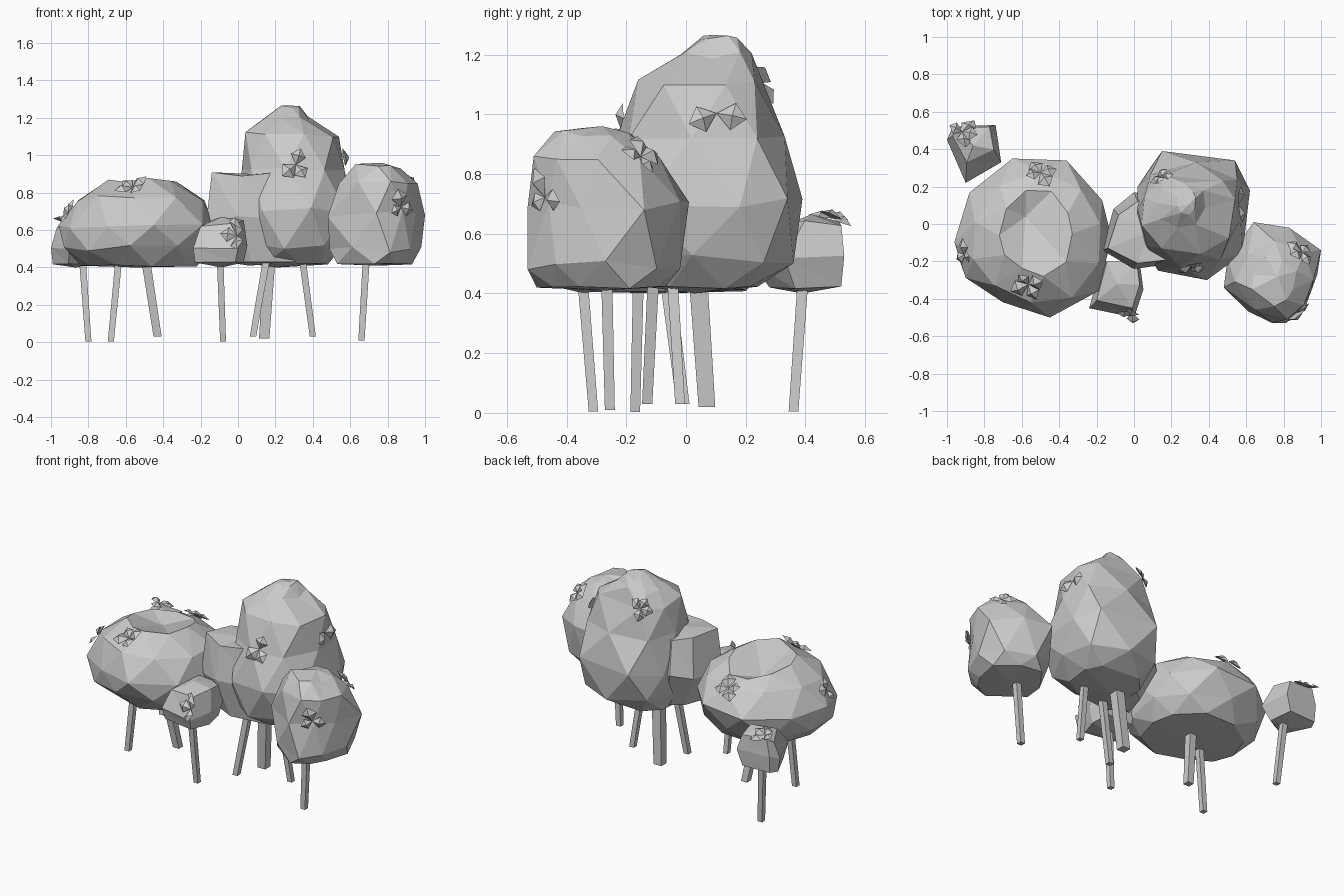
import bpy, bmesh, math, random
from mathutils import Vector

if "Cube" in bpy.data.objects:
    bpy.data.objects.remove(bpy.data.objects["Cube"])


def make_object(name, bm):
    bmesh.ops.recalc_face_normals(bm, faces=bm.faces)
    mesh = bpy.data.meshes.new(name)
    bm.to_mesh(mesh)
    bm.free()
    obj = bpy.data.objects.new(name, mesh)
    bpy.context.collection.objects.link(obj)
    return obj


def fit(values, low, high):
    a, b = min(values), max(values)
    return [low + (v - a) / (b - a) * (high - low) for v in values]


def foliage(name, outline, levels, bottom, top, stagger=True, tilt=0.0, seed=1):
    """Faceted crown: the top-view outline fitted to rings (z, x0, x1, y0, y1).
    Every other ring is staggered; tilt lowers the last ring towards the back."""
    rng = random.Random(seed)
    bm = bmesh.new()
    sides = len(outline)
    points = [Vector(p) for p in outline]
    halves = [(points[i] + points[(i + 1) % sides]) / 2 for i in range(sides)]
    rings = []
    for k, (z, x0, x1, y0, y1) in enumerate(levels):
        base = halves if stagger and k % 2 else points
        xs = fit([p.x for p in base], x0, x1)
        ys = fit([p.y for p in base], y0, y1)
        wob = .005 if k == 0 else .02
        slope = tilt if k == len(levels) - 1 else 0
        rings.append([bm.verts.new((x, y, z + rng.uniform(-wob, wob)
                                    - slope * (y - y0) / (y1 - y0)))
                      for x, y in zip(xs, ys)])
    for k in range(len(rings) - 1):
        p, q = rings[k], rings[k + 1]
        if stagger and k % 2:
            p, q = q, p
        for i in range(sides):
            j = (i + 1) % sides
            bm.faces.new((p[i], p[j], q[i]))
            bm.faces.new((p[j], q[j], q[i]))
    for ring, centre in ((rings[0], bottom), (rings[-1], top)):
        c = bm.verts.new(centre)
        for i in range(sides):
            bm.faces.new((ring[i], ring[(i + 1) % sides], c))
    return make_object(name, bm)


def stem(name, foot, head, width):
    """Four-sided leaning stick, running up to the crown."""
    foot, head = Vector(foot), Vector(head)
    bm = bmesh.new()
    ends = []
    for c, w in ((foot, width * .45), (head, width * .5)):
        ends.append([bm.verts.new(c + Vector((x * w, y * w, 0)))
                     for x, y in ((-1, -1), (1, -1), (1, 1), (-1, 1))])
    for i in range(4):
        j = (i + 1) % 4
        bm.faces.new((ends[0][i], ends[0][j], ends[1][j], ends[1][i]))
    bm.faces.new(ends[0])
    bm.faces.new(ends[1])
    make_object(name, bm)


def leaf_tuft(name, crown, near, count, size, seed):
    """Folded kite leaves spread over the crown surface near a point."""
    rng = random.Random(seed)
    _, spot, normal, _ = crown.closest_point_on_mesh(Vector(near))
    side = normal.orthogonal().normalized()
    other = normal.cross(side)
    bm = bmesh.new()
    start = rng.uniform(0, math.tau)
    for n in range(count):
        a = start + math.tau * n / count + rng.uniform(-.4, .4)
        out = side * math.cos(a) + other * math.sin(a)
        across = normal.cross(out)
        # lay each leaf on the surface below its tip
        s = size * rng.uniform(.8, 1.2)
        _, land, _, _ = crown.closest_point_on_mesh(spot + out * s)
        out = (land + normal * .02 - spot).normalized()
        base = spot + normal * .005
        tail = bm.verts.new(base)
        tip = bm.verts.new(base + out * s)
        left = bm.verts.new(base + out * s * .55 + across * s * .45)
        right = bm.verts.new(base + out * s * .55 - across * s * .45)
        ridge = bm.verts.new(base + out * s * .5 + normal * s * .25)
        loop = (tail, right, tip, left)
        for i in range(4):
            bm.faces.new((loop[i], loop[(i + 1) % 4], ridge))
        bm.faces.new((tail, left, right))
        bm.faces.new((tip, right, left))
    make_object(name, bm)


# Crowns (the wide one has a shallow dent towards the back of its top)
wide = foliage("wide_crown", [
    (-.12, -.08), (-.17, .12), (-.36, .33), (-.65, .34), (-.88, .16),
    (-.96, -.10), (-.90, -.29), (-.70, -.42), (-.45, -.50), (-.19, -.36)], [
    (.41, -.84, -.22, -.36, .20),
    (.50, -.93, -.15, -.45, .30),
    (.63, -.96, -.12, -.50, .35),
    (.77, -.86, -.18, -.42, .28),
    (.865, -.72, -.33, -.28, .18)], (-.54, -.08, .40), (-.58, .04, .77), tilt=.05)
tall = foliage("tall_crown", [
    (.62, .18), (.54, .34), (.15, .39), (.02, .20),
    (.00, -.05), (.13, -.25), (.39, -.30), (.58, -.16)], [
    (.42, .06, .48, -.13, .24),
    (.52, .01, .57, -.25, .36),
    (.70, .00, .62, -.30, .39),
    (.93, .02, .57, -.23, .33),
    (1.11, .04, .54, -.16, .26),
    (1.19, .12, .38, -.02, .22),
    (1.25, .23, .33, .05, .18)], (.21, .03, .40), (.29, .10, 1.265))
side = foliage("side_lobe", [
    (.30, .10), (.00, .17), (-.11, .08), (-.17, -.14), (.00, -.24), (.30, -.20)], [
    (.43, -.06, .30, -.18, .10),
    (.66, -.17, .30, -.24, .17),
    (.90, -.14, .30, -.21, .12)], (.06, -.03, .41), (.08, -.04, .90), False)
right = foliage("right_crown", [
    (1.0, -.14), (.83, -.02), (.64, .01), (.50, -.18),
    (.48, -.34), (.74, -.53), (.88, -.46), (.95, -.35)], [
    (.42, .53, .93, -.50, -.07),
    (.50, .49, .98, -.53, -.02),
    (.69, .48, 1.0, -.53, .01),
    (.86, .54, .96, -.51, -.09),
    (.94, .63, .87, -.44, -.18)], (.74, -.27, .41), (.77, -.28, .96))
back = foliage("small_back_crown", [
    (-.71, .33), (-.74, .53), (-.97, .52), (-1.0, .45), (-.90, .22)], [
    (.42, -.99, -.75, .28, .52),
    (.52, -1.0, -.71, .22, .53),
    (.63, -.97, -.75, .33, .52)], (-.87, .39, .40), (-.86, .42, .665), False)
front = foliage("small_front_crown", [
    (.05, -.35), (.03, -.20), (-.17, -.20), (-.24, -.45), (.00, -.50)], [
    (.43, -.23, .03, -.47, -.22),
    (.52, -.24, .05, -.50, -.20),
    (.64, -.20, .03, -.45, -.20)], (-.09, -.34, .40), (-.09, -.32, .67), False)

# Stems: foot, head, width
stems = [
    ((-.80, .36, .005), (-.83, .39, .42), .036),
    ((-.68, -.17, .003), (-.64, -.16, .42), .036),
    ((-.43, -.01, .03), (-.49, -.06, .42), .048),
    ((-.08, -.31, .005), (-.095, -.345, .43), .035),
    ((.08, -.13, .03), (.15, -.11, .43), .038),
    ((.14, .07, .02), (.17, .04, .46), .062),
    ((.40, -.02, .03), (.345, -.045, .44), .036),
    ((.66, -.255, .01), (.685, -.265, .43), .037)]
for n, (foot, head, width) in enumerate(stems):
    stem(f"stem_{n + 1}", foot, head, width)

# Leaf tufts
bpy.context.view_layer.update()
tufts = [
    (wide, (-.57, -.33, .84), 4), (wide, (-.50, .29, .80), 4), (wide, (-.92, -.17, .70), 3),
    (tall, (.31, -.22, .95), 3), (tall, (.16, .25, 1.10), 4), (tall, (.53, .10, 1.0), 2),
    (right, (.90, -.15, .86), 4), (right, (.88, -.49, .72), 3),
    (back, (-.92, .49, .64), 4), (front, (.00, -.48, .57), 3)]
for n, (crown, near, count) in enumerate(tufts):
    leaf_tuft(f"leaf_tuft_{n + 1}", crown, near, count, .09, 20 + n)
